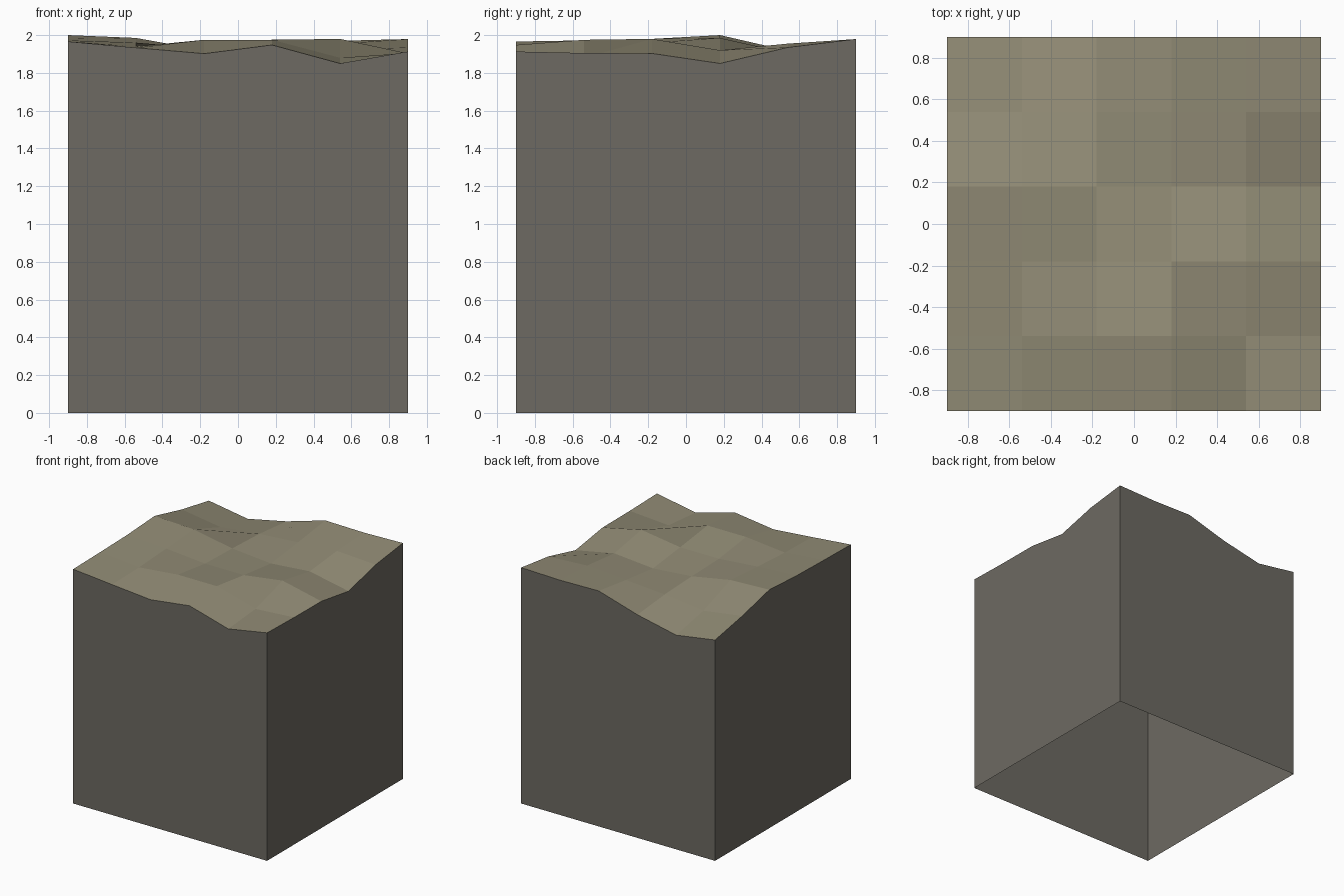
import bpy

cube = bpy.data.objects.get("Cube")
if cube:
    bpy.data.objects.remove(cube, do_unlink=True)

HALF = 0.9
N = 5
STEP = 2 * HALF / N

# Ground heights in hundredths, rows from front to back, left column at -x
HEIGHTS = [
    [196.6, 193.3, 190.2, 194.8, 185, 191.3],
    [197.2, 194, 197.5, 197.5, 188, 190.5],
    [198, 196, 193, 193, 198, 190.3],
    [200, 198.5, 192, 189, 192, 185],
    [191.7, 186.5, 190.5, 193, 195.5, 193.5],
    [185.3, 179.7, 187.2, 197.6, 197, 197.9],
]


def make_material(name, color):
    mat = bpy.data.materials.new(name)
    mat.use_nodes = True
    rgba = (*color, 1)
    mat.diffuse_color = rgba
    for node in mat.node_tree.nodes:
        if node.type == 'BSDF_PRINCIPLED':
            node.inputs["Base Color"].default_value = rgba
    return mat


def make_part(name, verts, faces, mat):
    mesh = bpy.data.meshes.new(name)
    mesh.from_pydata(verts, [], faces)
    mesh.materials.append(mat)
    mesh.update()
    obj = bpy.data.objects.new(name, mesh)
    bpy.context.collection.objects.link(obj)
    return obj


def ground_point(i, j):
    return (-HALF + i * STEP, -HALF + j * STEP, HEIGHTS[j][i] / 100)


# Uneven ground surface, one flat face per cell
size = N + 1
points = [ground_point(i, j) for j in range(size) for i in range(size)]
cells = []
for j in range(N):
    for i in range(N):
        a = j * size + i
        cells.append((a, a + 1, a + size + 1, a + size))
make_part("ground_surface", points, cells,
          make_material("olive_earth", (0.29, 0.265, 0.182)))

# Four walls follow the rim down to the base, open underneath
rim = ([(i, 0) for i in range(N)] + [(N, j) for j in range(N)]
       + [(N - i, N) for i in range(N)] + [(0, N - j) for j in range(N)])
count = len(rim)
upper = [ground_point(i, j) for i, j in rim]
corners = [upper[k * N] for k in range(4)]
lower = [(x, y, 0) for x, y, z in corners]
walls = []
for k in range(4):
    top_edge = [(k * N + s) % count for s in range(size)]
    walls.append([count + k, count + (k + 1) % 4] + top_edge[::-1])
make_part("block_walls", upper + lower, walls,
          make_material("grey_stone", (0.153, 0.144, 0.122)))
